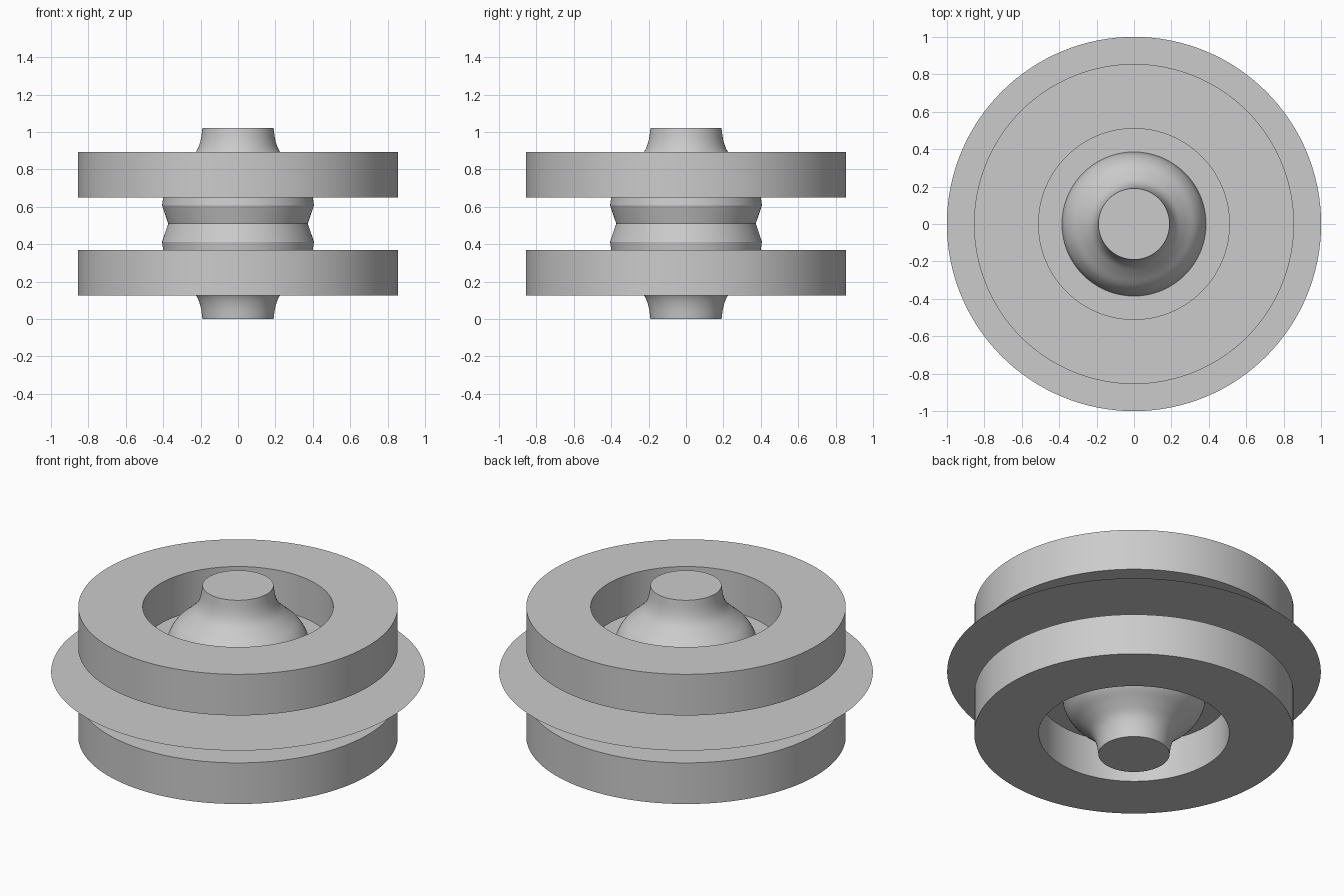
import bpy, bmesh, math
from mathutils import Matrix, Vector

SEGMENTS = 128
MID = 0.51  # height of the mirror plane

cube = bpy.data.objects.get("Cube")
if cube:
    bpy.data.objects.remove(cube, do_unlink=True)

grey = bpy.data.materials.new("plain_grey")
grey.use_nodes = True
colour = (0.6, 0.6, 0.6, 1)
grey.diffuse_color = colour
grey.node_tree.nodes["Principled BSDF"].inputs["Base Color"].default_value = colour


def lathe(name, profile, flip=False, solid=True):
    """Spin an (r, z) profile about z; flip mirrors it through the mid plane."""
    bm = bmesh.new()
    verts = [bm.verts.new((r, 0, 2 * MID - z if flip else z)) for r, z in profile]
    edges = [bm.edges.new(pair) for pair in zip(verts, verts[1:])]
    bmesh.ops.spin(bm, geom=verts + edges, cent=(0, 0, 0), axis=(0, 0, 1),
                   angle=math.tau, steps=SEGMENTS, use_merge=True)
    bmesh.ops.remove_doubles(bm, verts=bm.verts[:], dist=0.00001)
    bmesh.ops.recalc_face_normals(bm, faces=bm.faces[:])
    if not solid:
        bm.normal_update()
        if next(iter(bm.faces)).normal.z < 0:
            bmesh.ops.reverse_faces(bm, faces=bm.faces[:])
    mesh = bpy.data.meshes.new(name)
    bm.to_mesh(mesh)
    bm.free()
    mesh.materials.append(grey)
    obj = bpy.data.objects.new(name, mesh)
    bpy.context.collection.objects.link(obj)
    bpy.ops.object.select_all(action="DESELECT")
    obj.select_set(True)
    bpy.context.view_layer.objects.active = obj
    bpy.ops.object.shade_smooth_by_angle(angle=math.radians(20))
    return obj


def smooth_curve(points, steps=5):
    """Round a profile with a Catmull-Rom curve through its points."""
    pts = [Vector(p) for p in points]
    pts = [pts[0]] + pts + [pts[-1]]
    out = []
    for a, b, c, d in zip(pts, pts[1:], pts[2:], pts[3:]):
        for i in range(steps):
            t = i / steps
            out.append(0.5 * (2 * b + (c - a) * t + (2 * a - 5 * b + 4 * c - d) * t**2
                              + (3 * b - a - 3 * c + d) * t**3))
    return [tuple(p) for p in out] + [tuple(points[-1])]


# Cup-shaped ring with a thin floor, and bell-shaped hub standing in it
cup = [(0, 0.65), (0.855, 0.65), (0.855, 0.893), (0.51, 0.893), (0.51, 0.656), (0, 0.656)]
bell = smooth_curve([(0.385, 0.656), (0.373, 0.72), (0.335, 0.785), (0.275, 0.84),
                     (0.225, 0.893), (0.201, 0.95), (0.19, 1.02)])
hub = [(0, 0.656)] + bell + [(0, 1.02)]
for side, flip in (("upper", False), ("lower", True)):
    lathe(side + "_ring", cup, flip)
    lathe(side + "_hub", hub, flip)

# Waisted spool between the rings
lathe("spool", [(0, 0.65), (0.4, 0.65), (0.406, 0.607), (0.373, MID),
                (0.406, 0.413), (0.4, 0.37), (0, 0.37)])

# Paper-thin flange around the waist
lathe("flange", [(0.373, MID), (1, MID)], solid=False)
